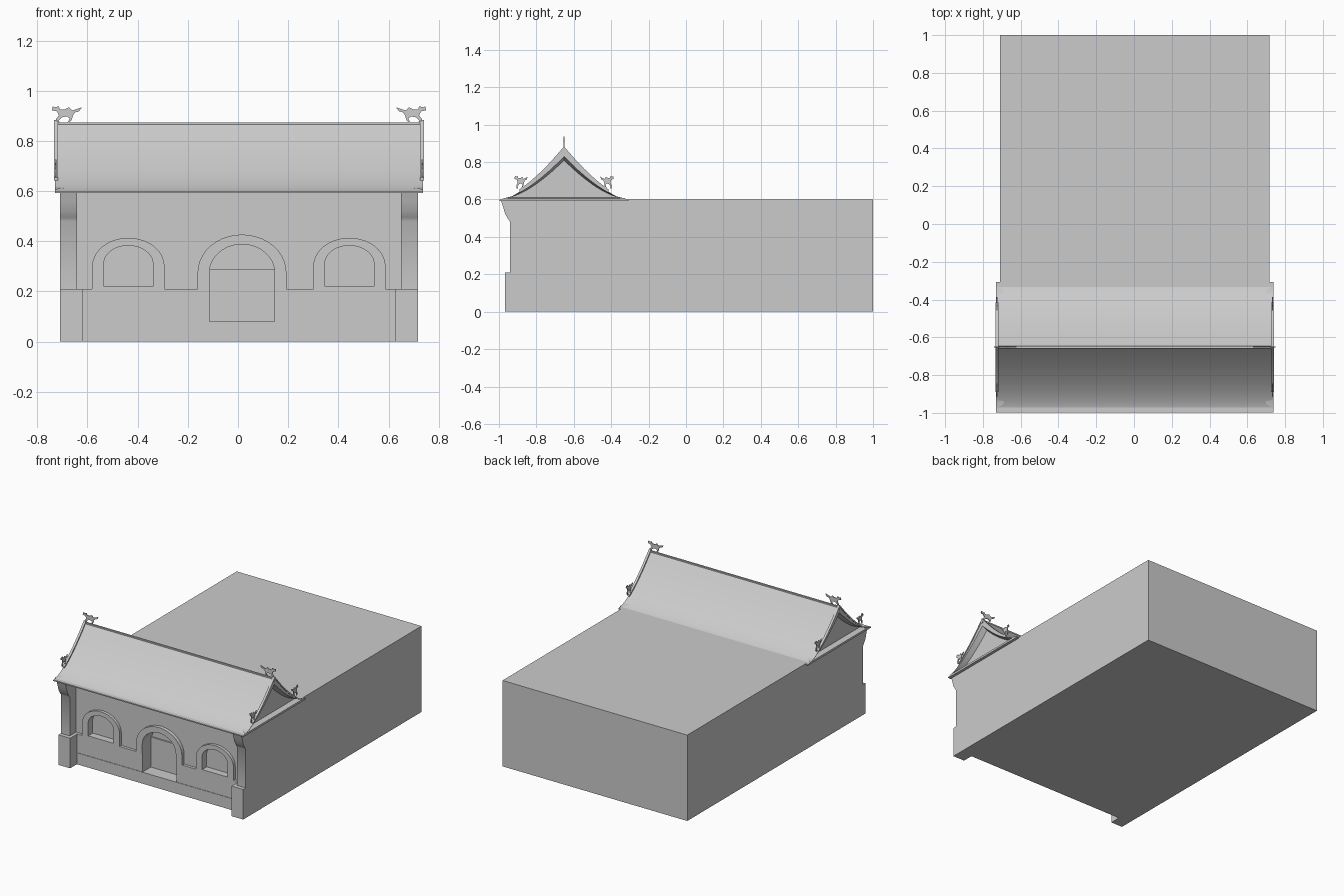
import bpy, bmesh, math

cube = bpy.data.objects.get("Cube")
if cube:
    bpy.data.objects.remove(cube, do_unlink=True)

stone = bpy.data.materials.new("grey_stone")
stone.use_nodes = True
grey = (0.6, 0.6, 0.6, 1)
stone.diffuse_color = grey
stone.node_tree.nodes["Principled BSDF"].inputs["Base Color"].default_value = grey

LEFT, RIGHT = 0.718, -0.71      # side walls
MID = (LEFT + RIGHT) / 2
RIDGE_Y = -0.652


def loft(name, loops, caps=True, smooth=False):
    """Skin a list of equal-length closed loops."""
    bm = bmesh.new()
    rings = [[bm.verts.new(p) for p in loop] for loop in loops]
    n = len(rings[0])
    for a, b in zip(rings, rings[1:]):
        for i in range(n):
            j = (i + 1) % n
            bm.faces.new((a[i], a[j], b[j], b[i]))
    if caps:
        bm.faces.new(rings[0])
        bm.faces.new(rings[-1][::-1])
    bmesh.ops.recalc_face_normals(bm, faces=bm.faces)
    mesh = bpy.data.meshes.new(name)
    bm.to_mesh(mesh)
    bm.free()
    mesh.materials.append(stone)
    obj = bpy.data.objects.new(name, mesh)
    bpy.context.collection.objects.link(obj)
    if smooth:
        bpy.ops.object.select_all(action='DESELECT')
        obj.select_set(True)
        bpy.context.view_layer.objects.active = obj
        bpy.ops.object.shade_smooth_by_angle(angle=math.radians(35))
    return obj


def prism(name, pts, axis, a, b, smooth=False):
    """Extrude a 2D outline along x (outline in y,z) or y (outline in x,z)."""
    def place(p, d):
        return (d, p[0], p[1]) if axis == 'x' else (p[0], d, p[1])
    return loft(name, [[place(p, d) for p in pts] for d in (a, b)], smooth=smooth)


def box(name, x, y, z):
    return prism(name, [(x[0], z[0]), (x[1], z[0]), (x[1], z[1]), (x[0], z[1])], 'y', *y)


def arch(xc, half, base, spring, top, steps=20):
    """Outline of a round-headed opening."""
    head = [(xc + half * math.cos(math.pi * i / steps),
             spring + (top - spring) * math.sin(math.pi * i / steps))
            for i in range(steps + 1)]
    return [(xc + half, base)] + head + [(xc - half, base)]


def cut(target, outline, y0, y1):
    cutter = prism("cutter", outline, 'y', y0, y1)
    cutter.hide_render = True
    mod = target.modifiers.new("opening", 'BOOLEAN')
    mod.operation, mod.solver, mod.object = 'DIFFERENCE', 'EXACT', cutter
    bpy.context.view_layer.objects.active = target
    bpy.ops.object.modifier_apply(modifier=mod.name)
    bpy.data.objects.remove(cutter, do_unlink=True)


def frame(name, outer, inner, front, back):
    """Raised band around an opening."""
    n = len(outer)
    loops = []
    for i in range(n):
        (ox, oz), (ix, iz) = outer[i], inner[i]
        loops.append([(ox, back, oz), (ox, front, oz), (ix, front, iz), (ix, back, iz)])
    return loft(name, loops)


# Main hall behind the gate front
box("rear_hall", (RIGHT, LEFT), (-0.34, 1.0), (0, 0.6))

# Gate front: upper wall, lower wall and plinth
upper_wall = box("front_wall", (RIGHT, LEFT), (-0.87, -0.34), (0, 0.6))
lower_wall = box("lower_wall", (RIGHT, LEFT), (-0.89, -0.86), (0, 0.21))
box("plinth", (RIGHT, LEFT), (-0.893, -0.86), (0, 0.08))

# Doorway with raised surround, recessed to a panel with a blind arch above
door_x = 0.016
door = arch(door_x, 0.13, 0.08, 0.275, 0.388)
cut(upper_wall, door, -1.1, -0.79)
cut(lower_wall, door, -1.1, -0.7)
frame("door_surround", arch(door_x, 0.177, 0.21, 0.275, 0.427),
      arch(door_x, 0.13, 0.21, 0.275, 0.388), -0.895, -0.86)
box("door_panel", (door_x - 0.13, door_x + 0.13), (-0.8, -0.78), (0.08, 0.29))

# Two blind windows with raised surrounds
for side, xc in (("right", -0.437), ("left", 0.444)):
    cut(upper_wall, arch(xc, 0.098, 0.22, 0.31, 0.383), -1.1, -0.84)
    frame(side + "_window_surround", arch(xc, 0.144, 0.21, 0.3, 0.414),
          arch(xc, 0.098, 0.22, 0.31, 0.383), -0.89, -0.86)
    box(side + "_window_sill", (xc - 0.144, xc + 0.144), (-0.89, -0.86), (0.205, 0.22))

# Corner piers with corbelled heads and wider feet
pier = [(-0.86, 0.2), (-0.94, 0.2), (-0.94, 0.48), (-0.95, 0.495), (-0.966, 0.52),
        (-0.978, 0.56), (-0.99, 0.597), (-0.86, 0.597)]
for side, edge, s in (("right", RIGHT, 1), ("left", LEFT, -1)):
    prism(side + "_pier", pier, 'x', edge, edge + s * 0.068, smooth=True)
    a, b = sorted((edge, edge + s * 0.09))
    box(side + "_pier_foot", (a, b), (-0.968, -0.86), (0, 0.21))


# Swept roof with recessed gables
def sweep(half, base, top, steps=32):
    pts = []
    for i in range(steps + 1):
        t = 2 * i / steps - 1
        pts.append((RIDGE_Y + half * t, base + (top - base) * (1 - abs(t)) ** 1.5))
    return pts


def section(x, half, base, top):
    return [(x, y, z) for y, z in sweep(half, base, top)]


loops = [section(MID + s, *dims) for s, dims in (
    (-0.695, (0.30, 0.612, 0.81)), (-0.734, (0.325, 0.606, 0.83)),
    (-0.734, (0.345, 0.594, 0.872)), (0.734, (0.345, 0.594, 0.872)),
    (0.734, (0.325, 0.606, 0.83)), (0.695, (0.30, 0.612, 0.81)))]
roof = loft("roof", loops, smooth=True)
box("eave_soffit", (MID - 0.734, MID + 0.734), (RIDGE_Y - 0.345, RIDGE_Y + 0.345), (0.592, 0.6))
box("ridge_cap", (MID - 0.738, MID + 0.738), (RIDGE_Y - 0.006, RIDGE_Y + 0.006), (0.85, 0.874))

# Raised verge bands near the gable ends
curve = [p for p in sweep(0.345, 0.594, 0.872) if abs(p[0] - RIDGE_Y) < 0.25]
band = curve + [(y, z + 0.012) for y, z in reversed(curve)]
for side, s in (("right", -1), ("left", 1)):
    prism(side + "_verge_band", band, 'x', MID + s * 0.722, MID + s * 0.738)

# Flat beast finials: outline runs from the head to the tail and legs
beast = [(0, 13), (1, 17), (3, 16), (7, 17), (8, 14), (13, 14), (17, 16), (20, 13), (24, 14),
         (30, 16), (27, 12), (23, 11), (21, 8), (20, 4), (17, 0), (15, 0), (18, 5),
         (15, 7), (10, 6), (7, 3), (8, 0), (5, 0), (4, 4), (7, 8), (5, 12)]


def finial(name, axis, edge, inward, foot, scale, plane):
    pts = [(edge + inward * u * scale / 250, foot + v / 250) for u, v in beast]
    prism(name, pts, axis, plane - 0.003, plane + 0.003)


for side, s in (("right", -1), ("left", 1)):
    finial(side + "_ridge_beast", 'y', MID + s * 0.746, -s, 0.87, 1, RIDGE_Y)
    for end, e in (("front", -1), ("rear", 1)):
        finial(f"{side}_{end}_verge_beast", 'x', RIDGE_Y + e * 0.265, -e,
               0.658, 0.6, MID + s * 0.73)
